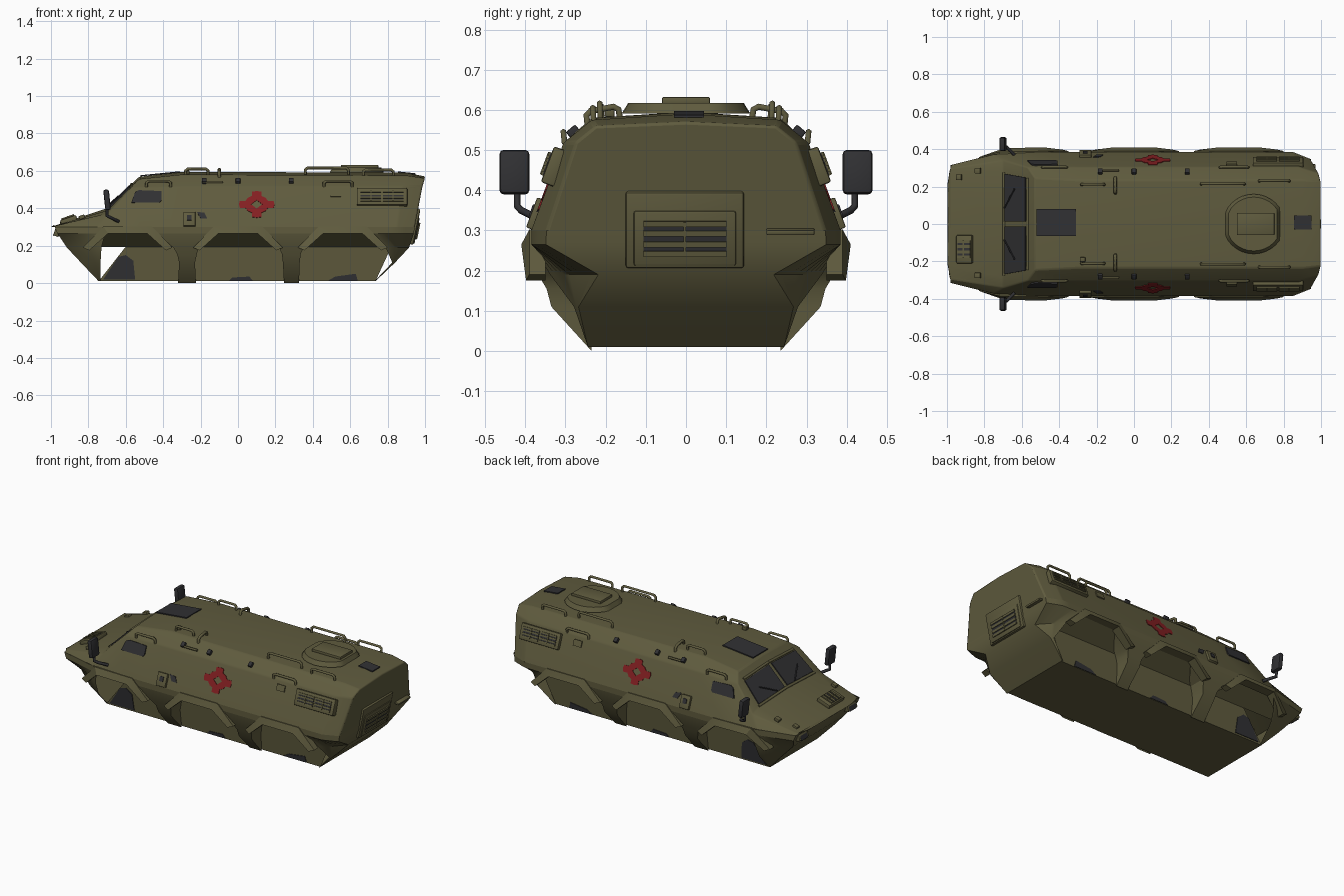
import bpy, bmesh, math
from mathutils import Vector, Matrix

if "Cube" in bpy.data.objects:
    bpy.data.objects.remove(bpy.data.objects["Cube"])

def material(name, rgb):
    m = bpy.data.materials.new(name)
    m.diffuse_color = (*rgb, 1)
    m.use_nodes = True
    m.node_tree.nodes["Principled BSDF"].inputs["Base Color"].default_value = m.diffuse_color
    return m

OLIVE = material("olive paint", (0.115, 0.105, 0.048))
DARK = material("dark grey", (0.030, 0.030, 0.033))
RED = material("red paint", (0.23, 0.014, 0.016))

def finish(name, bm, mat, mirror=False):
    if mirror:
        d = bmesh.ops.duplicate(bm, geom=bm.verts[:] + bm.edges[:] + bm.faces[:])["geom"]
        bmesh.ops.scale(bm, vec=(1, -1, 1), verts=[g for g in d if isinstance(g, bmesh.types.BMVert)])
    bmesh.ops.remove_doubles(bm, verts=bm.verts[:], dist=1e-5)
    bmesh.ops.recalc_face_normals(bm, faces=bm.faces[:])
    me = bpy.data.meshes.new(name)
    bm.to_mesh(me)
    bm.free()
    me.materials.append(mat)
    ob = bpy.data.objects.new(name, me)
    bpy.context.collection.objects.link(ob)
    return ob

def emit(name, verts, faces, mat, mirror=False):
    bm = bmesh.new()
    vs = [bm.verts.new(v) for v in verts]
    for f in faces:
        bm.faces.new([vs[i] for i in f])
    return finish(name, bm, mat, mirror)

def box(name, loc, size, mat=OLIVE, rot=Matrix(), bevel=0.004, mirror=False):
    bm = bmesh.new()
    bmesh.ops.create_cube(bm, size=1, matrix=Matrix.Translation(loc) @ rot @ Matrix.Diagonal((*size, 1)))
    if bevel:
        bmesh.ops.bevel(bm, geom=bm.edges[:], offset=bevel, segments=2, affect='EDGES', profile=0.5)
    return finish(name, bm, mat, mirror)

def prism(name, pts, off, mat, mirror=False, top_scale=1):
    n = len(pts)
    mid = sum((Vector(p) for p in pts), Vector()) / n
    vs = [Vector(p) - off * 0.3 for p in pts] + [mid + (Vector(p) - mid) * top_scale + off for p in pts]
    fs = [list(range(n)), list(range(n, 2 * n))]
    fs += [[i, (i + 1) % n, n + (i + 1) % n, n + i] for i in range(n)]
    return emit(name, vs, fs, mat, mirror)

def tube(name, pts, r, mat=OLIVE):
    for s, tag in ((1, "left"), (-1, "right")):
        c = bpy.data.curves.new(name, 'CURVE')
        c.dimensions, c.bevel_depth, c.bevel_resolution, c.use_fill_caps = '3D', r, 1, True
        sp = c.splines.new('POLY')
        sp.points.add(len(pts) - 1)
        for p, q in zip(sp.points, pts):
            p.co = (q[0], s * q[1], q[2], 1)
        c.materials.append(mat)
        bpy.context.collection.objects.link(bpy.data.objects.new(name + "_" + tag, c))

def rot(axis, deg):
    return Matrix.Rotation(math.radians(deg), 4, axis)

def side_y(z):
    return 0.385 - 0.08 * (z - 0.30) / 0.215

SIDE = rot('X', 20.4)
SIDE_N = Vector((0, math.cos(math.radians(20.4)), math.sin(math.radians(20.4))))

def side_plate(name, pts, mat, t=0.004):
    return prism(name, [(x, side_y(z), z) for x, z in pts], SIDE_N * t, mat, True)

# upper hull: stations of belt, crease, roof edge and roof centre
stations = [
    [(-.98, .315, .30), (-.985, .29, .305), (-1, .22, .30), (-1, 0, .30)],
    [(-.75, .372, .30), (-.70, .34, .37), (-.70, .285, .388), (-.70, 0, .40)],
    [(-.52, .385, .30), (-.57, .305, .51), (-.53, .245, .556), (-.53, 0, .568)],
    [(-.30, .385, .30), (-.30, .305, .515), (-.30, .235, .58), (-.30, 0, .595)],
    [(.85, .385, .30), (.88, .305, .518), (.90, .235, .575), (.90, 0, .59)],
    [(.945, .347, .30), (.985, .275, .52), (1, .225, .56), (1, 0, .57)]]
verts, faces = [], []
for st in stations:
    verts += st + [(x, -y, z) for x, y, z in reversed(st[:3])]
for i in range(5):
    faces += [[7 * i + j, 7 * i + j + 1, 7 * i + j + 8, 7 * i + j + 7] for j in range(6)]
faces += [list(range(7)), list(range(35, 42))]
hull = emit("upper_hull", verts, faces, OLIVE)
bev = hull.modifiers.new("bevel", 'BEVEL')
bev.width, bev.segments, bev.angle_limit = 0.012, 2, math.radians(18)

# lower side skin: nose skirt, two pylons and rear skirt between the wheel openings
def skin_y(x, z):
    prof = [(0, .235), (.11, .335), (.155, .347), (.19, .368), (.265, .385), (.31, .385)]
    for (z0, y0), (z1, y1) in zip(prof, prof[1:]):
        if z <= z1:
            y = y0 + (y1 - y0) * (z - z0) / (z1 - z0)
            break
    y -= max(0, -.7 - x) * .25 + max(0, x - .85) * .4
    if .05 < z < .2:
        y -= max(0, x - .75) * .75 + max(0, -.75 - x) * .4
    return y

skirts = {
    "nose_skirt": [(.30, -.98, -.59), (.265, -.965, -.59), (.265, -.965, -.71), (.19, -.915, -.73),
                   (.11, -.84, -.735), (.01, -.745, -.735)],
    "front_pylon": [(.30, -.59, 0), (.265, -.59, 0), (.265, -.47, -.12), (.19, -.345, -.21),
                    (.155, -.325, -.22), (.11, -.315, -.23), (0, -.32, -.225)],
    "rear_pylon": [(.30, 0, .56), (.265, 0, .56), (.265, .12, .44), (.19, .22, .35),
                   (.155, .235, .335), (.11, .24, .33), (0, .246, .326)],
    "rear_skirt": [(.30, .56, .945), (.265, .56, .94), (.265, .68, .94), (.19, .79, .915),
                   (.11, .825, .84), (.01, .73, .735)]}
N = 8
for name, rows in skirts.items():
    v, f = [], []
    for z, a, b in rows:
        for k in range(N + 1):
            x = a + (b - a) * k / N
            v.append((x, skin_y(x, z), z))
    for r in range(len(rows) - 1):
        f += [[r * (N + 1) + k, r * (N + 1) + k + 1, (r + 1) * (N + 1) + k + 1, (r + 1) * (N + 1) + k]
              for k in range(N)]
    # walls running inwards from the edges of each pylon
    if "pylon" in name:
        for k in (0, N):
            base = len(v)
            for r, (z, a, b) in enumerate(rows[1:], 1):
                x, y, _ = v[r * (N + 1) + k]
                v.append((x, y - .03 if z > .2 else .235, z))
            f += [[r * (N + 1) + k, (r + 1) * (N + 1) + k, base + r, base + r - 1]
                  for r in range(1, len(rows) - 1)]
    emit(name, v, f, OLIVE, True)
    # sloping cross plates under the nose and tail
    if "skirt" in name:
        xs = [(row[1] if "nose" in name else row[2], row[0]) for row in rows if row is not rows[2]]
        pv = [(x, s * skin_y(x, z), z) for x, z in xs for s in (1, -1)]
        emit(name + "_cross_plate", pv, [[2 * i, 2 * i + 1, 2 * i + 3, 2 * i + 2] for i in range(len(xs) - 1)], OLIVE)

# inner hull tub and the sloping wheel well ceilings above it
tub = [(-.745, .235, .01), (.735, .235, .01), (.82, .25, .195), (-.60, .25, .195)]
emit("floor_tub", tub + [(x, -y, z) for x, y, z in tub], [[0, 1, 2, 3], [4, 5, 6, 7], [0, 1, 5, 4]], OLIVE)
emit("wheel_well_ceiling", [(-.88, .25, .193), (.85, .25, .193), (.85, .345, .275), (.7, .382, .275),
                            (-.7, .382, .275), (-.88, .335, .275)], [[0, 1, 2, 3, 4, 5]], OLIVE, True)
for pts in ([(-.72, .02), (-.55, .02), (-.56, .12), (-.6, .15), (-.64, .14)],
            [(-.05, .012), (.08, .012), (.06, .035), (-.03, .03)],
            [(.48, .012), (.64, .012), (.63, .05), (.52, .035)]):
    prism("tub_paint_patch", [(x, .236 + .081 * (z - .01), z) for x, z in pts], Vector((0, .003, 0)), DARK, True)

# wheel arch flares
outer = [(-.24, .19), (-.13, .302), (.13, .302), (.24, .19)]
inner = [(-.205, .175), (-.105, .265), (.105, .265), (.205, .175)]
for c, name in ((-.59, "front"), (0, "middle"), (.56, "rear")):
    v, f = [], []
    for (xo, zo), (xi, zi) in zip(outer, inner):
        d = max(0, -.7 - c - xo) * .25
        v += [(c + xo, .35 - d, zo), (c + xo, .39 - d, zo), (c + xi, .41 - d - (.012 if zi < .2 else 0), zi),
              (c + xi, .35 - d, zi)]
    for i in range(3):
        f += [[4 * i + j, 4 * i + (j + 1) % 4, 4 * i + 4 + (j + 1) % 4, 4 * i + 4 + j] for j in range(4)]
    emit(name + "_arch_flare", v, f + [[0, 1, 2, 3], [12, 13, 14, 15]], OLIVE, True)

# windscreen panes
M1, M2, R1, R2 = (Vector(p) for p in ((-.70, 0, .40), (-.53, 0, .568), (-.70, .285, .388), (-.53, .245, .556)))
def on_screen(u, w):
    return M1.lerp(M2, w).lerp(R1.lerp(R2, w), u)
pane_n = Vector((-.70, .02, .71))
prism("windscreen", [on_screen(*p) for p in ((.05, .07), (.95, .07), (.97, .72), (.05, .72))], pane_n * .006, DARK, True)
for w in (.03, .77):
    tube("windscreen_frame", [on_screen(0, w), on_screen(.97, w)], .008)
tube("wiper", [on_screen(.3, .08) + pane_n * .01, on_screen(.7, .4) + pane_n * .01], .004, DARK)

# side windows, markings and small side fittings
side_plate("side_window", [(-.57, .43), (-.42, .43), (-.41, .44), (-.41, .49), (-.53, .495), (-.55, .485)], DARK, .006)
side_plate("small_side_plate", [(.495, .46), (.55, .46), (.55, .495), (.495, .495)], OLIVE, .008)
side_plate("side_paint_patch", [(-.22, .38), (-.18, .375), (-.165, .345), (-.2, .345)], DARK)
quarter = [(.03, 0), (.015, .015), (.045, .05), (.06, .025), (.09, .025), (.095, 0), (.09, -.025), (.06, -.025),
           (.045, -.05), (.015, -.015)]
for i in range(4):
    ca, sa = ((1, 0), (0, 1), (-1, 0), (0, -1))[i]
    side_plate("red_marking", [(.10 + x * ca - y * sa, .42 + .75 * (x * sa + y * ca)) for x, y in quarter], RED)
box("side_latch_box", (-.26, side_y(.34), .34), (.065, .03, .08), rot=SIDE, mirror=True)
box("side_latch_hole", (-.26, side_y(.345) + .015, .35), (.025, .006, .03), DARK, SIDE, 0, True)

# louvred vents: local x is width, y points outwards, z is height
def vent(name, loc, r, w, h, bays, t=.03, mirror=False):
    def part(n, off, size, mat, bv):
        box(name + n, Vector(loc) + r.to_3x3() @ Vector(off), size, mat, r, bv, mirror)
    part("_frame", (0, 0, 0), (w, t, h), OLIVE, .006)
    bw = w * .88 / bays
    for b in range(bays):
        x = (b - (bays - 1) / 2) * bw
        part("_opening", (x, t / 2, 0), (bw * .92, .004, h * .62), DARK, 0)
        for k in (-.27, -.1, .1, .27):
            part("_slat", (x, t / 2 + .003, k * h), (bw * .92, .008, h * .1), OLIVE, 0)
        part("_bar", (x, t / 2 + .005, 0), (.006, .008, h * .62), OLIVE, 0)

vent("side_vent", (.77, side_y(.458), .458), SIDE, .27, .095, 2, .04, True)
vent("hood_vent", (-.905, -.135, .336), rot('Y', -19) @ rot('X', 90), .09, .15, 1)
rear = rot('Y', 11.5) @ rot('Z', -90)
box("rear_door", (.932, -.003, .305), (.295, .05, .195), rot=rear, bevel=.008)
vent("rear_vent", (.945, -.003, .282), rear, .255, .14, 1, .026)
box("rear_bar", (.955, .26, .297), (.12, .03, .012), rot=rear, bevel=.003)

# nose lamps and hood blocks
box("lamp_housing", (-.967, .24, .272), (.03, .09, .045), rot=rot('Y', 20), mirror=True)
box("lamp_lens", (-.982, .24, .266), (.006, .065, .028), DARK, rot('Y', 20), 0, True)
for x, y in ((-.935, .25), (-.835, .285), (-.835, -.275)):
    box("hood_block", (x, y, .30 + (x + 1) * .32), (.032, .03, .02), rot=rot('Y', -19))

# roof panels and hatch
prism("roof_front_panel", [(-.52, -.065, .572), (-.31, -.065, .593), (-.31, .08, .593), (-.52, .08, .572)],
      Vector((0, 0, .005)), DARK)
prism("roof_rear_panel", [(.855, -.03, .592), (.95, -.03, .582), (.95, .045, .582), (.855, .045, .592)],
      Vector((0, 0, .005)), DARK)
disc = [(max(.49, min(.78, .64 + .165 * math.cos(a))), .16 * math.sin(a), .597)
        for a in (2 * math.pi * k / 32 for k in range(32))]
prism("roof_hatch", disc, Vector((0, 0, .02)), OLIVE, top_scale=.9)
box("hatch_lid", (.65, 0, .622), (.20, .12, .02))

# grab handles
def handle(name, a, b, h, r=.008):
    a, b, h = Vector(a), Vector(b), Vector(h)
    d = (b - a).normalized() * .012
    tube(name, [a, a + h * .7, a + h + d, b + h - d, b + h * .7, b], r)

handle("front_side_handle", (-.49, .302, .515), (-.36, .302, .515), (0, .003, .03))
handle("rear_side_handle", (.46, .302, .515), (.61, .302, .515), (0, .003, .03))
handle("middle_roof_rail", (-.28, .21, .58), (-.16, .21, .58), (0, .002, .03))
handle("cross_roof_rail", (-.10, .165, .58), (-.10, .245, .565), (0, .004, .03), .009)
handle("hatch_roof_rail", (.36, .213, .58), (.59, .213, .58), (0, .002, .036))
handle("rear_roof_rail", (.67, .23, .575), (.83, .23, .575), (0, .002, .03))
tube("side_rod", [(-.19, .288, .54), (-.08, .288, .54)], .007)
for x in (-.18, 0, .285):
    box("roof_edge_block", (x, .28, .545), (.025, .03, .024), DARK, rot('X', -40), mirror=True)
box("roof_block", (-.275, -.19, .592), (.03, .025, .02))

# mirrors on bent arms
box("mirror", (-.70, .427, .445), (.03, .074, .11), DARK, rot('Y', -6), .01, True)
tube("mirror_arm", [(-.70, .42, .40), (-.70, .42, .36), (-.68, .41, .35), (-.64, .37, .33)], .009, DARK)

# shading
for ob in bpy.context.scene.objects:
    ob.select_set(ob.type == 'MESH')
bpy.context.view_layer.objects.active = hull
bpy.ops.object.shade_smooth_by_angle(angle=math.radians(30))
